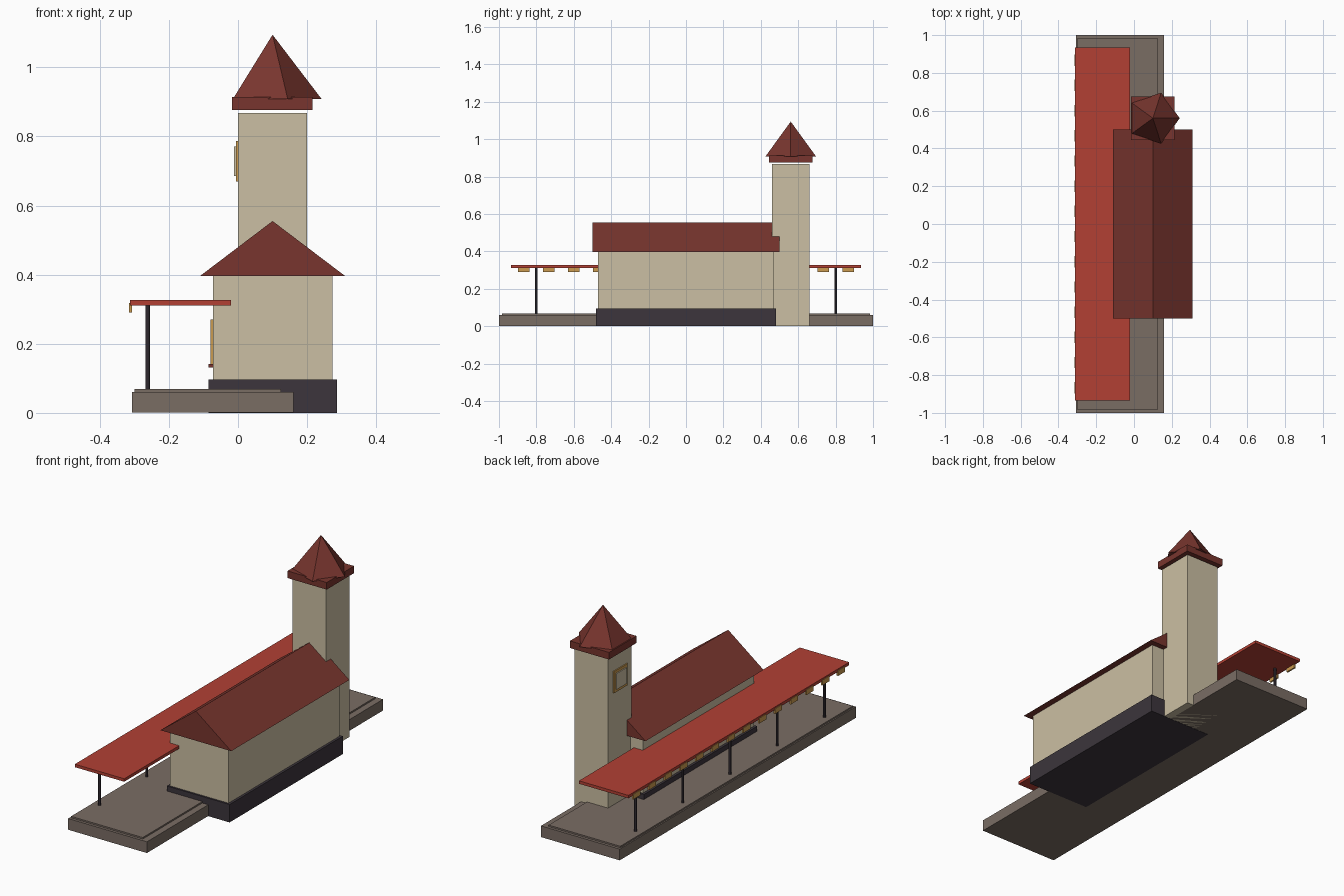
import bpy, bmesh, math

cube = bpy.data.objects.get("Cube")
if cube:
    bpy.data.objects.remove(cube, do_unlink=True)


def material(name, rgb):
    lin = [((c / 255 + 0.055) / 1.055) ** 2.4 for c in rgb] + [1]
    m = bpy.data.materials.new(name)
    m.use_nodes = True
    m.diffuse_color = lin
    m.node_tree.nodes["Principled BSDF"].inputs["Base Color"].default_value = lin
    return m


STONE = material("platform stone", (122, 109, 100))
DARK = material("dark plinth", (60, 53, 60))
CREAM = material("cream plaster", (203, 191, 163))
TILE = material("roof tile", (120, 53, 46))
RED = material("canopy red", (178, 64, 52))
GOLD = material("golden wood", (203, 155, 80))


def finish(name, bm, mat):
    bmesh.ops.recalc_face_normals(bm, faces=bm.faces)
    me = bpy.data.meshes.new(name)
    bm.to_mesh(me)
    bm.free()
    me.materials.append(mat)
    ob = bpy.data.objects.new(name, me)
    bpy.context.collection.objects.link(ob)
    return ob


def box(name, mat, xs, ys, zs):
    bm = bmesh.new()
    bmesh.ops.create_cube(bm, size=1)
    for v in bm.verts:
        v.co = [r[0] if c < 0 else r[1] for c, r in zip(v.co, (xs, ys, zs))]
    return finish(name, bm, mat)


def cone(name, mat, sides, r1, r2, x, y, z0, z1):
    bm = bmesh.new()
    bmesh.ops.create_cone(bm, cap_ends=True, segments=sides,
                          radius1=r1, radius2=r2, depth=z1 - z0)
    # turn the first corner to face +x
    first = max(bm.verts, key=lambda v: v.co.xy.length).co
    turn = -math.atan2(first.y, first.x)
    for v in bm.verts:
        px, py, pz = v.co
        v.co = (x + px * math.cos(turn) - py * math.sin(turn),
                y + px * math.sin(turn) + py * math.cos(turn),
                pz + (z0 + z1) / 2)
    return finish(name, bm, mat)


# Platform with a raised paving slab
box("platform", STONE, (-0.307, 0.16), (-1, 1), (0.001, 0.061))
box("paving", STONE, (-0.30, 0.125), (-0.985, 0.985), (0.06, 0.069))

# Station hall
box("plinth", DARK, (-0.086, 0.286), (-0.48, 0.48), (0, 0.096))
box("hall_walls", CREAM, (-0.073, 0.273), (-0.47, 0.47), (0.09, 0.397))

# Gabled roof, a triangle drawn out along y
bm = bmesh.new()
tri = bm.faces.new([bm.verts.new((x, -0.5, z)) for x, z in
                    ((-0.11, 0.396), (0.31, 0.396), (0.10, 0.555))])
ext = bmesh.ops.extrude_face_region(bm, geom=[tri])
bmesh.ops.translate(bm, vec=(0, 1, 0),
                    verts=[g for g in ext["geom"] if isinstance(g, bmesh.types.BMVert)])
finish("hall_roof", bm, TILE)

# Platform-side windows with sills
for i in range(5):
    y = -0.36 + 0.18 * i
    box(f"window_{i + 1}", GOLD, (-0.08, -0.07), (y - 0.04, y + 0.04), (0.14, 0.27))
    box(f"window_sill_{i + 1}", TILE, (-0.085, -0.07), (y - 0.047, y + 0.047), (0.132, 0.142))

# Tower with eaves and five-sided spire
TX, TY = 0.10, 0.56
box("tower", CREAM, (TX - 0.1, TX + 0.1), (TY - 0.1, TY + 0.1), (0.001, 0.868))
box("tower_eaves", TILE, (TX - 0.117, TX + 0.115), (TY - 0.116, TY + 0.116), (0.876, 0.914))
cone("tower_spire", TILE, 5, 0.142, 0, TX, TY, 0.908, 1.094)

# Square panel on the tower
box("tower_panel_frame", GOLD, (-0.006, 0.002), (TY - 0.058, TY + 0.058), (0.67, 0.786))
box("tower_panel", CREAM, (-0.011, 0), (TY - 0.043, TY + 0.043), (0.685, 0.771))

# Canopy with posts and hanging trim blocks
box("canopy", RED, (-0.313, -0.02), (-0.935, 0.935), (0.31, 0.326))
for i in range(5):
    cone(f"canopy_post_{i + 1}", DARK, 8, 0.007, 0.007, -0.261, -0.8 + 0.4 * i, 0.06, 0.312)
for i in range(14):
    y = -0.867 + 0.1334 * i
    box(f"canopy_trim_{i + 1}", GOLD, (-0.316, -0.307), (y - 0.03, y + 0.03), (0.29, 0.318))
